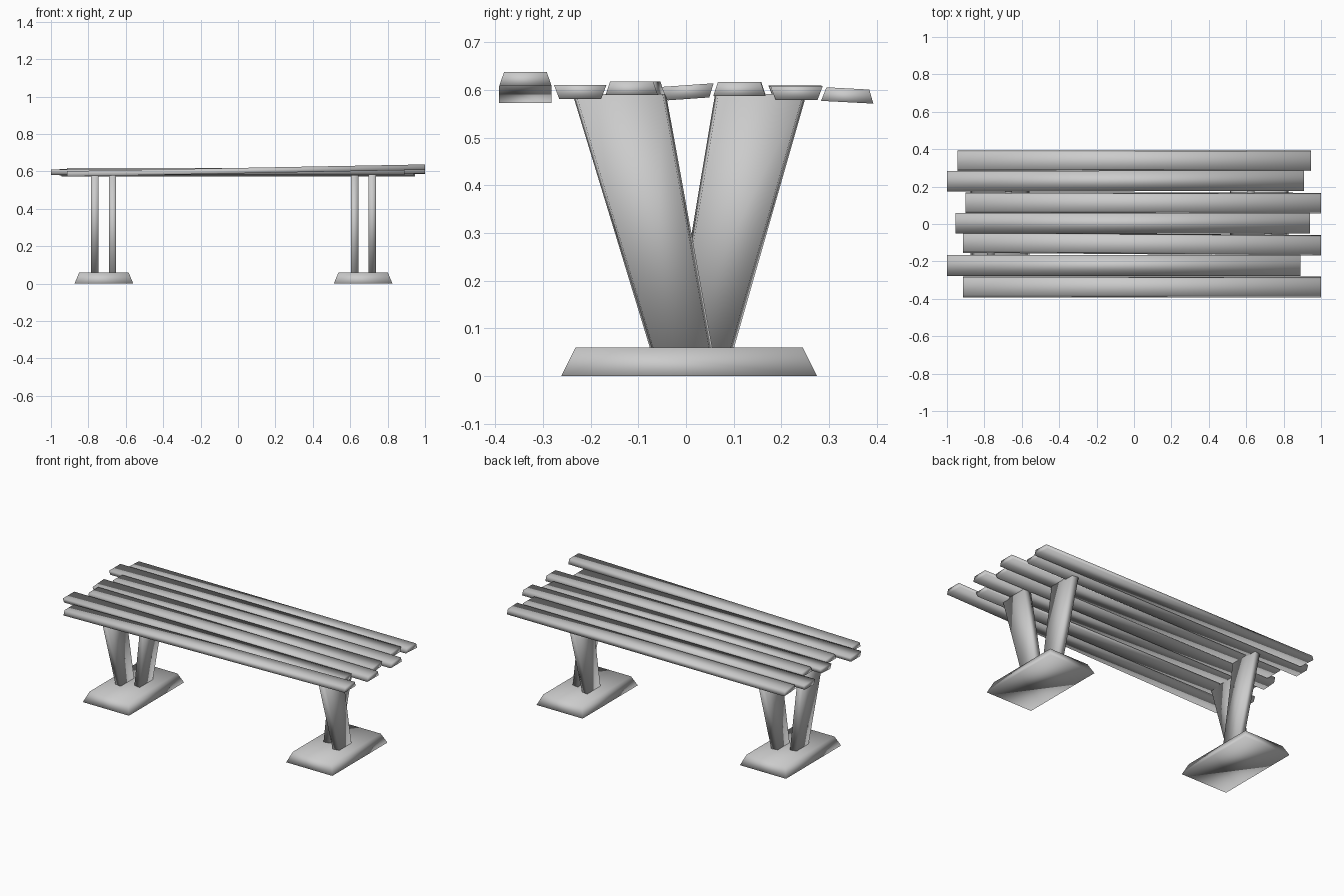
import bpy, bmesh, math

if "Cube" in bpy.data.objects:
    bpy.data.objects.remove(bpy.data.objects["Cube"])


def loft(name, a, b):
    """Closed solid between two matching four-point sections."""
    bm = bmesh.new()
    va = [bm.verts.new(p) for p in a]
    vb = [bm.verts.new(p) for p in b]
    bm.faces.new(va)
    bm.faces.new(vb[::-1])
    for i in range(4):
        j = (i + 1) % 4
        bm.faces.new((va[j], va[i], vb[i], vb[j]))
    bmesh.ops.recalc_face_normals(bm, faces=bm.faces[:])
    for f in bm.faces:
        f.smooth = True
    me = bpy.data.meshes.new(name)
    bm.to_mesh(me)
    bm.free()
    ob = bpy.data.objects.new(name, me)
    bpy.context.collection.objects.link(ob)
    return ob


def section(x, y, z, low, high, roll):
    """Trapezoid plank section with half widths low and high."""
    c, s = math.cos(math.radians(roll)), math.sin(math.radians(roll))
    h = 0.0145
    pts = [(-low, -h), (low, -h), (high, h), (-high, h)]
    return [(x, y + u * c - v * s, z + u * s + v * c) for u, v in pts]


# Seat planks: x ends, then (y, z) at left and right end, wide side up, roll
planks = [
    (-0.915, 1.0, (-0.337, 0.587), (-0.337, 0.623), False, 0),
    (-1.0, 0.89, (-0.222, 0.596), (-0.222, 0.596), True, 0),
    (-0.915, 1.0, (-0.099, 0.604), (-0.114, 0.604), False, 0),
    (-0.955, 0.94, (0.004, 0.596), (0.004, 0.596), True, 4),
    (-0.9, 1.0, (0.113, 0.602), (0.112, 0.602), False, 0),
    (-1.0, 0.91, (0.228, 0.595), (0.232, 0.594), True, 0),
    (-0.945, 0.945, (0.339, 0.589), (0.339, 0.589), False, -3),
]
for i, (x0, x1, l, r, up, roll) in enumerate(planks, 1):
    low, high = (0.044, 0.055) if up else (0.055, 0.045)
    loft(f"seat_plank_{i}", section(x0, *l, low, high, roll),
         section(x1, *r, low, high, roll))


def leg(name, cx, side, x0, x1, bottom, top):
    """Tapered board leg, its outward face slightly narrower."""
    def ring(y0, y1, z):
        e = 0.007
        return [(cx + side * x0, y0, z), (cx + side * x0, y1, z),
                (cx + side * x1, y1 - e, z), (cx + side * x1, y0 + e, z)]
    loft(name, ring(*bottom, 0.05), ring(*top, 0.592))


# Two mirrored supports: sloped foot and a crossed pair of legs
for side, cx, label in ((-1, -0.717, "left"), (1, 0.669, "right")):
    def rect(hx, y0, y1, z):
        return [(cx - hx, y0, z), (cx + hx, y0, z), (cx + hx, y1, z), (cx - hx, y1, z)]
    loft(label + "_foot", rect(0.157, -0.262, 0.275, 0), rect(0.132, -0.232, 0.245, 0.06))
    leg(label + "_front_leg", cx, side, 0.03, 0.07, (-0.073, 0.057), (-0.238, -0.042))
    leg(label + "_back_leg", cx, side, -0.066, -0.026, (-0.03, 0.098), (0.061, 0.253))
